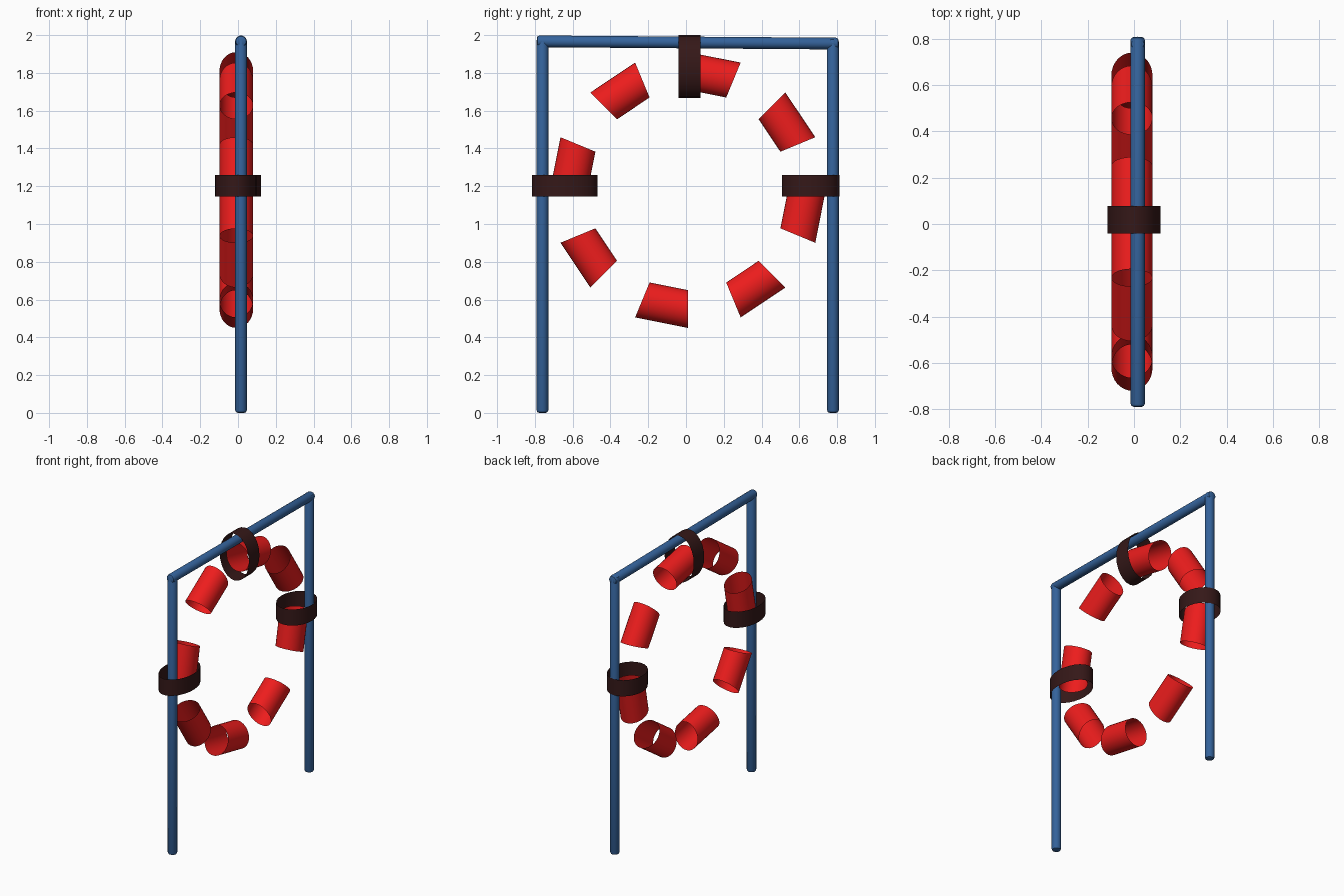
import bpy, bmesh, math
from mathutils import Vector

if "Cube" in bpy.data.objects:
    bpy.data.objects.remove(bpy.data.objects["Cube"])


def material(name, color):
    m = bpy.data.materials.new(name)
    m.diffuse_color = (*color, 1)
    m.use_nodes = True
    m.node_tree.nodes["Principled BSDF"].inputs["Base Color"].default_value = m.diffuse_color
    return m


BLUE = material("blue_paint", (0.035, 0.125, 0.33))
RED = material("red_tube", (0.85, 0.012, 0.012))
DARK = material("dark_strap", (0.035, 0.009, 0.009))


def finish(name, bm, mat):
    me = bpy.data.meshes.new(name)
    bm.to_mesh(me)
    bm.free()
    me.materials.append(mat)
    ob = bpy.data.objects.new(name, me)
    bpy.context.collection.objects.link(ob)
    bpy.ops.object.select_all(action='DESELECT')
    ob.select_set(True)
    bpy.context.view_layer.objects.active = ob
    bpy.ops.object.shade_smooth_by_angle(angle=math.radians(35))
    return ob


def bridge(bm, a, b):
    n = len(a)
    for i in range(n):
        j = (i + 1) % n
        bm.faces.new((a[i], a[j], b[j], b[i]))


# Round pole with bevelled ends
def pole(name, p0, p1, r=0.031, bevel=0.014):
    p0, p1 = Vector(p0), Vector(p1)
    d = p1 - p0
    rot = d.to_track_quat('Z', 'Y').to_matrix().to_4x4()
    rot.translation = (p0 + p1) / 2
    bm = bmesh.new()
    bmesh.ops.create_cone(bm, cap_ends=True, segments=20, radius1=r, radius2=r,
                          depth=d.length, matrix=rot)
    rims = [e for e in bm.edges
            if any(len(f.verts) > 4 for f in e.link_faces)]
    bmesh.ops.bevel(bm, geom=rims, offset=bevel, segments=2, profile=0.5,
                    affect='EDGES')
    finish(name, bm, BLUE)


# Straight open tube with ends cut on the ring's radial planes
def ring_tube(name, a0, a1, cx=-0.009, cy=0.01, cz=1.18, major=0.63,
              rx=0.089, rr=0.1, n=32):
    bm = bmesh.new()
    ends = []
    for a in (a0, a1):
        ends.append([])
        for i in range(n):
            t = math.tau * i / n
            r = major + rr * math.cos(t)
            ends[-1].append(bm.verts.new((cx + rx * math.sin(t),
                                          cy + r * math.cos(a),
                                          cz + r * math.sin(a))))
    bridge(bm, *ends)
    finish(name, bm, RED)


# Thin open oval strap: width along one axis, loop in x and the other axis
def strap(name, center, rx, rb, width, axis, n=24):
    bm = bmesh.new()
    ends = []
    for s in (-0.5, 0.5):
        ends.append([])
        for i in range(n):
            t = math.tau * i / n
            x, b, w = rx * math.cos(t), rb * math.sin(t), s * width
            v = (x, b, w) if axis == 'Z' else (x, w, b)
            ends[-1].append(bm.verts.new(Vector(center) + Vector(v)))
    bridge(bm, *ends)
    finish(name, bm, DARK)


# Frame
pole("left_post", (0.016, -0.76, 0), (0.016, -0.76, 1.985))
pole("right_post", (0.016, 0.778, 0), (0.016, 0.778, 1.98))
pole("top_bar", (0.016, -0.79, 1.967), (0.016, 0.808, 1.955))

# Ring of eight tubes: every second segment of sixteen
step = math.tau / 16
for k in range(8):
    ring_tube(f"ring_tube_{k + 1}", (2 * k + 1) * step, (2 * k + 2) * step)

# Straps tying the ring to the frame
strap("top_strap", (0.0, 0.018, 1.834), 0.115, 0.166, 0.118, 'Y')
strap("left_strap", (-0.012, -0.642, 1.202), 0.111, 0.174, 0.115, 'Z')
strap("right_strap", (0.0, 0.66, 1.202), 0.121, 0.152, 0.115, 'Z')
